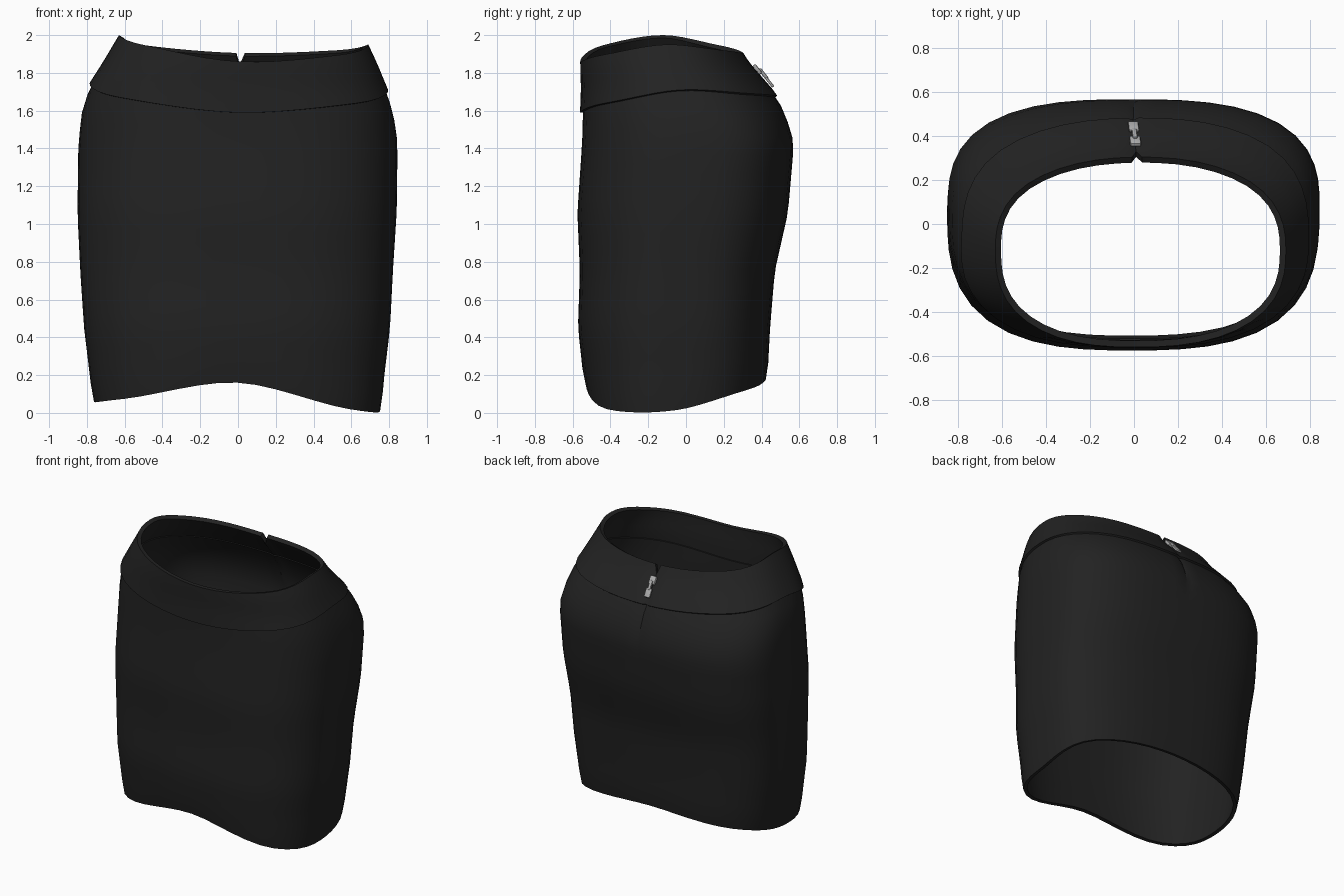
import bpy, bmesh, math
from mathutils import Vector, Matrix

cube = bpy.data.objects.get("Cube")
if cube:
    bpy.data.objects.remove(cube, do_unlink=True)


def material(name, value):
    mat = bpy.data.materials.new(name)
    mat.use_nodes = True
    color = (value, value, value, 1)
    mat.diffuse_color = color
    bsdf = next(n for n in mat.node_tree.nodes if n.type == "BSDF_PRINCIPLED")
    bsdf.inputs["Base Color"].default_value = color
    return mat


black = material("black_cloth", 0.016)
metal = material("zipper_metal", 0.4)

# Garment outline by height: z, x min, x max, y front, y back, y centre, roundness
OUTLINE = [
    (0.0, -.765, .76, -.53, .42, -.05, 2.8),
    (0.16, -.78, .77, -.54, .43, -.04, 2.8),
    (0.45, -.815, .805, -.572, .445, -.02, 2.8),
    (0.75, -.835, .82, -.562, .47, 0, 2.8),
    (1.06, -.85, .84, -.575, .54, .04, 2.8),
    (1.43, -.845, .845, -.55, .572, .08, 2.8),
    (1.6, -.825, .82, -.545, .52, .03, 2.7),
    (1.72, -.785, .775, -.548, .44, -.04, 2.5),
    (1.85, -.71, .73, -.56, .335, -.09, 2.4),
    (2.0, -.63, .67, -.56, .25, -.12, 2.3),
]
# Edge heights every 45 degrees, from the left side round by the back
HEM = [.015, .12, .18, .13, .06, .075, .16, .02]
SEAM = [1.71, 1.69, 1.68, 1.72, 1.75, 1.67, 1.59, 1.64]
RIM = [1.95, 1.92, 1.905, 1.945, 2.0, 1.945, 1.86, 1.895]
BACK = math.pi / 2

# Even columns, plus two close to the back opening
COLUMNS = sorted([i * math.tau / 48 for i in range(48)] + [BACK - .032, BACK + .032])


def edge_height(table, angle):
    """Smooth periodic curve through a table of edge heights."""
    u = angle / math.tau * len(table)
    k = int(u)
    f = u - k
    a, b, c, d = (table[(k + i) % len(table)] for i in (-1, 0, 1, 2))
    return b + f / 2 * (c - a + f * (2 * a - 5 * b + 4 * c - d + f * (3 * (b - c) + d - a)))


def outline_point(angle, z, offset=0):
    """Point on the garment surface at an angle and a height."""
    for low, high in zip(OUTLINE, OUTLINE[1:]):
        if z <= high[0]:
            break
    f = (z - low[0]) / (high[0] - low[0])
    _, x0, x1, y0, y1, cy, n = (a + (b - a) * f for a, b in zip(low, high))
    c, s = math.cos(angle), math.sin(angle)
    r = (abs(c) ** n + abs(s) ** n) ** (-1 / n)
    half_depth = y1 - cy if s > 0 else cy - y0
    return Vector(((x0 + x1) / 2 + c * (r * (x1 - x0) / 2 + offset),
                   cy + s * (r * half_depth + offset), z))


def finish(obj, mat, angle=40):
    obj.data.materials.append(mat)
    bpy.ops.object.select_all(action="DESELECT")
    obj.select_set(True)
    bpy.context.view_layer.objects.active = obj
    for mod in list(obj.modifiers):
        bpy.ops.object.modifier_apply(modifier=mod.name)
    bpy.ops.object.shade_smooth_by_angle(angle=math.radians(angle))


def add_object(name, bm):
    mesh = bpy.data.meshes.new(name)
    bm.to_mesh(mesh)
    bm.free()
    obj = bpy.data.objects.new(name, mesh)
    bpy.context.collection.objects.link(obj)
    return obj


def cloth_band(name, rows, bottom, top, offset, thickness):
    """Ring of cloth between two edge curves, given thickness inwards."""
    bm = bmesh.new()
    rings = []
    for i in range(rows + 1):
        t = i / rows
        ring = []
        for angle in COLUMNS:
            low, high = bottom(angle), top(angle)
            z = low + (high - low) * t
            ring.append(bm.verts.new(outline_point(angle, z, offset(angle, t, z))))
        rings.append(ring)
    count = len(COLUMNS)
    for low, high in zip(rings, rings[1:]):
        for j in range(count):
            k = (j + 1) % count
            bm.faces.new((low[j], low[k], high[k], high[j]))
    obj = add_object(name, bm)
    mod = obj.modifiers.new("thickness", "SOLIDIFY")
    mod.thickness = thickness
    mod.offset = -1
    finish(obj, black)


def at_back(angle):
    return abs(angle - BACK) < .01


def body_offset(angle, t, z):
    groove = .012 if at_back(angle) and z > 1.38 else 0
    return -groove - (.008 if t == 0 else 0)


def waist_offset(angle, t, z):
    return .016 * (1 - t) - (.01 if at_back(angle) else 0)


def rim_height(angle):
    # The rim dips in a narrow notch above the zipper
    return edge_height(RIM, angle) - (.06 if at_back(angle) else 0)


# Skirt body and waistband
cloth_band("skirt_body", 18, lambda a: edge_height(HEM, a),
           lambda a: edge_height(SEAM, a) + .03, body_offset, .025)
cloth_band("waistband", 6, lambda a: edge_height(SEAM, a),
           rim_height, waist_offset, .03)

# Zipper parts, laid along the slope of the back
top_point = outline_point(BACK, 1.835)
low_point = outline_point(BACK, 1.71)
down = (low_point - top_point).normalized()
across = Vector((1, 0, 0))
outward = down.cross(across)
if outward.y < 0:
    outward = -outward


def zipper_part(name, along, width, length, depth, lift):
    bm = bmesh.new()
    bmesh.ops.create_cube(bm, size=1)
    centre = top_point.lerp(low_point, along) + outward * lift
    frame = Matrix((across * width, down * length, outward * depth)).transposed().to_4x4()
    frame.translation = centre
    bmesh.ops.transform(bm, matrix=frame, verts=bm.verts)
    bmesh.ops.recalc_face_normals(bm, faces=bm.faces)
    obj = add_object(name, bm)
    bevel = obj.modifiers.new("rounding", "BEVEL")
    bevel.width = min(width, length, depth) * .35
    bevel.segments = 2
    finish(obj, metal)


zipper_part("zipper_slider", .2, .05, .06, .024, .012)
zipper_part("zipper_bridge", .45, .022, .07, .018, .024)
zipper_part("zipper_pull", .78, .046, .065, .014, .022)
